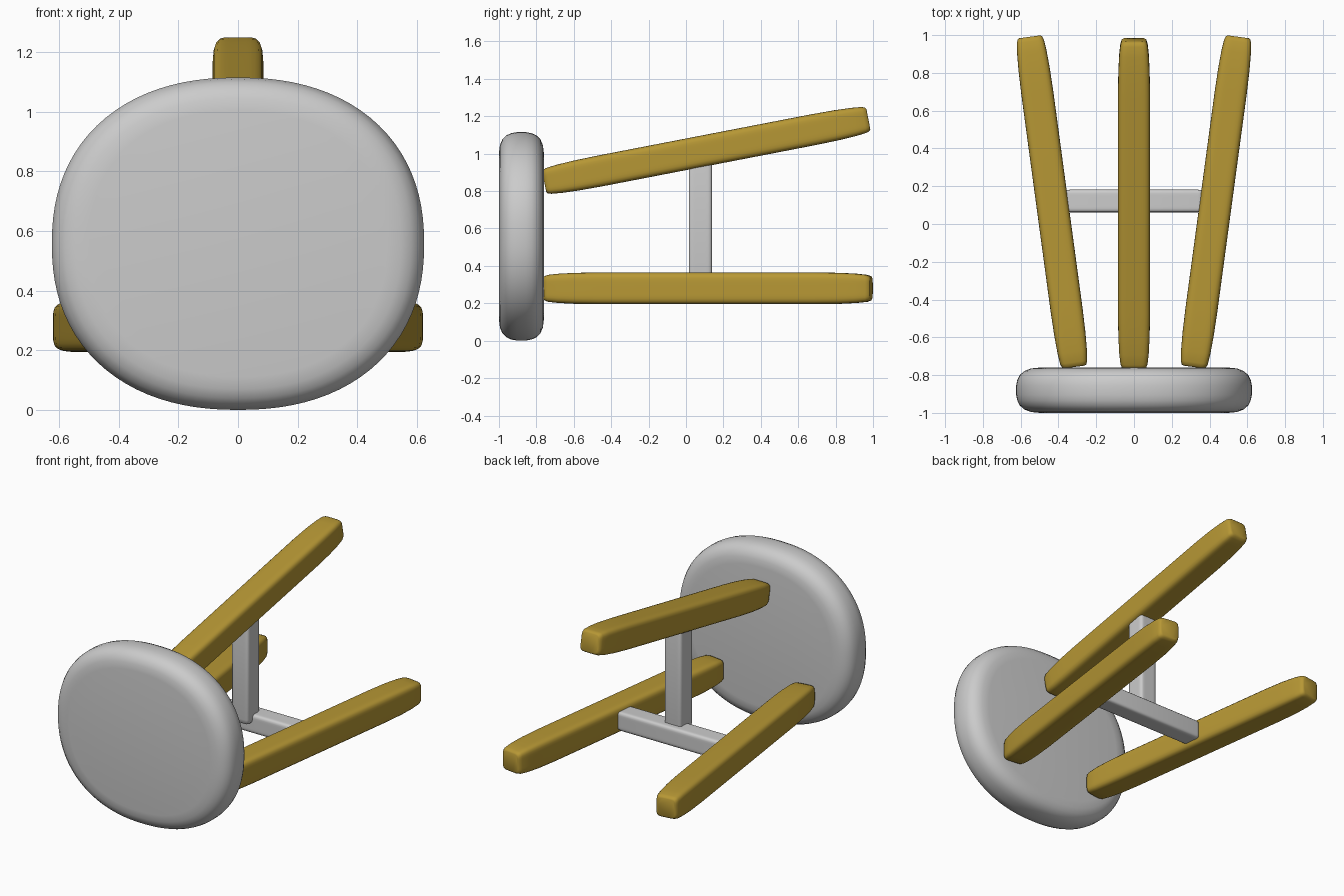
import bpy, bmesh, math
from mathutils import Vector

if "Cube" in bpy.data.objects:
    bpy.data.objects.remove(bpy.data.objects["Cube"])

wood = bpy.data.materials.new("ochre_wood")
wood.diffuse_color = (0.47, 0.31, 0.035, 1)
wood.use_nodes = True
wood.node_tree.nodes["Principled BSDF"].inputs["Base Color"].default_value = wood.diffuse_color


def superellipse(n, count):
    pts = []
    for i in range(count):
        t = 2 * math.pi * (i + 0.5) / count
        c, s = math.cos(t), math.sin(t)
        r = (abs(c) ** n + abs(s) ** n) ** (-1 / n)
        pts.append((r * c, r * s))
    return pts


def loft(name, start, end, half_u, half_v, n, ends, up=(0, 0, 1), mat=None, count=48):
    """Rounded section swept start to end; ends = (distance from tip, scale), used at both tips."""
    a, b = Vector(start), Vector(end)
    length = (b - a).length
    w = (b - a).normalized()
    u = w.cross(Vector(up)).normalized()
    v = u.cross(w)
    stations = ends + [(length - d, s) for d, s in reversed(ends)]
    section = superellipse(n, count)
    bm = bmesh.new()
    rings = [[bm.verts.new(a + w * d + u * (p * half_u * s) + v * (q * half_v * s))
              for p, q in section] for d, s in stations]
    for r0, r1 in zip(rings, rings[1:]):
        for i in range(count):
            j = (i + 1) % count
            bm.faces.new((r0[i], r0[j], r1[j], r1[i]))
    bm.faces.new(rings[0])
    bm.faces.new(rings[-1])
    bmesh.ops.recalc_face_normals(bm, faces=bm.faces)
    me = bpy.data.meshes.new(name)
    bm.to_mesh(me)
    bm.free()
    ob = bpy.data.objects.new(name, me)
    bpy.context.collection.objects.link(ob)
    if mat:
        me.materials.append(mat)
    bpy.ops.object.select_all(action='DESELECT')
    ob.select_set(True)
    bpy.context.view_layer.objects.active = ob
    bpy.ops.object.shade_smooth_by_angle(angle=math.radians(50))
    return ob


# Seat: cushion-edged disc standing on its rim
seat_edge = [(0, 0.80), (0.005, 0.875), (0.018, 0.93), (0.04, 0.97), (0.065, 0.99), (0.095, 1.0)]
loft("seat", (0, -1, 0.558), (0, -0.76, 0.558), 0.624, 0.557, 2.25, seat_edge, count=96)

# Legs: square with soft corners, narrowing toward both tips
leg_tip = [(0, 0.66), (0.006, 0.77), (0.025, 0.85), (0.08, 0.92), (0.17, 0.975), (0.30, 1.0)]
loft("upper_leg", (0, -0.758, 0.85), (0, 0.975, 1.185), 0.085, 0.083, 6, leg_tip, mat=wood)
for side, label in ((-1, "left"), (1, "right")):
    loft(label + "_leg", (side * 0.316, -0.757, 0.28), (side * 0.552, 0.991, 0.28),
         0.085, 0.085, 6, leg_tip, mat=wood)

# Stretchers: crossbar between the side legs and a post to the upper leg
bar_tip = [(0, 0.84), (0.008, 0.94), (0.03, 1.0)]
loft("crossbar", (-0.368, 0.122, 0.28), (0.368, 0.122, 0.28), 0.06, 0.06, 9, bar_tip)
loft("post", (0, 0.077, 0.29), (0, 0.077, 0.98), 0.06, 0.062, 9, bar_tip, up=(0, 1, 0))
